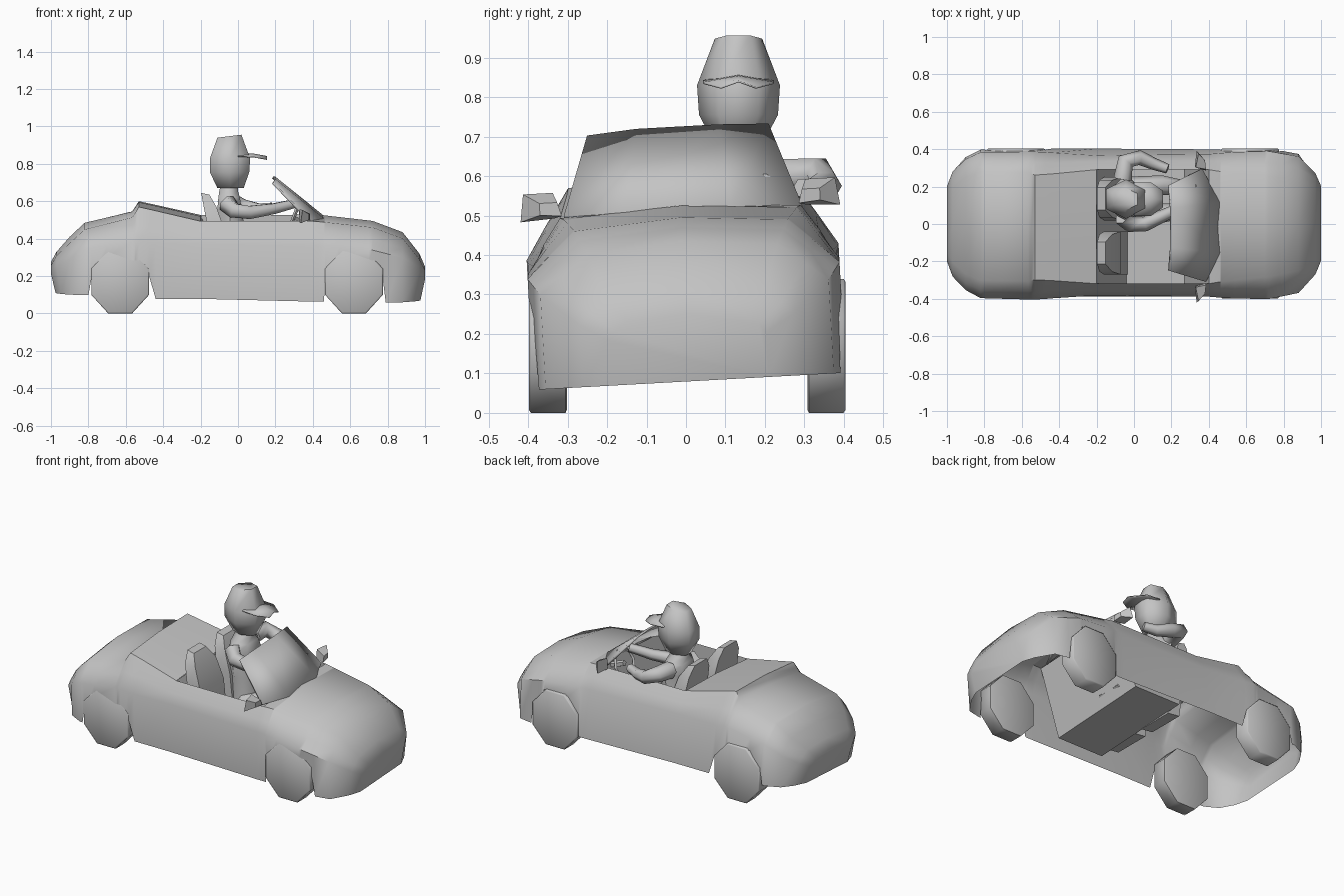
import bpy, bmesh, math
from mathutils import Vector

cube = bpy.data.objects.get("Cube")
if cube:
    bpy.data.objects.remove(cube, do_unlink=True)

grey = bpy.data.materials.new("plain_grey")
grey.use_nodes = True
COLOUR = (0.55, 0.55, 0.55, 1)
grey.diffuse_color = COLOUR
grey.node_tree.nodes["Principled BSDF"].inputs["Base Color"].default_value = COLOUR

ROLL = 0.055  # the bodywork leans slightly to one side


def finish(name, bm, angle=40, lean=False):
    if lean:
        for v in bm.verts:
            x, y, z = v.co
            v.co = (x, y - ROLL * (z - .25), z + ROLL * y)
    bmesh.ops.recalc_face_normals(bm, faces=bm.faces)
    mesh = bpy.data.meshes.new(name)
    bm.to_mesh(mesh)
    bm.free()
    mesh.materials.append(grey)
    ob = bpy.data.objects.new(name, mesh)
    bpy.context.collection.objects.link(ob)
    bpy.ops.object.select_all(action='DESELECT')
    ob.select_set(True)
    bpy.context.view_layer.objects.active = ob
    bpy.ops.object.shade_smooth_by_angle(angle=math.radians(angle))
    return ob


def loft(rings, closed=True, caps=True, skip=None):
    """Join rows of points with quads."""
    bm = bmesh.new()
    rows = [[bm.verts.new(p) for p in r] for r in rings]
    n = len(rows[0])
    for i in range(len(rows) - 1):
        for j in range(n if closed else n - 1):
            if skip and skip(i, j):
                continue
            k = (j + 1) % n
            bm.faces.new((rows[i][j], rows[i][k], rows[i + 1][k], rows[i + 1][j]))
    if caps:
        bm.faces.new(rows[0])
        bm.faces.new(rows[-1])
    return bm


def tube(name, path, radii, sides=6):
    pts = [Vector(p) for p in path]
    rings = []
    for i, p in enumerate(pts):
        d = (pts[min(i + 1, len(pts) - 1)] - pts[max(i - 1, 0)]).normalized()
        side = d.cross(Vector((0, 0, 1))).normalized()
        up = side.cross(d)
        turns = [2 * math.pi * k / sides for k in range(sides)]
        rings.append([p + radii[i] * (side * math.cos(a) + up * math.sin(a)) for a in turns])
    return finish(name, loft(rings), 70)


def hex_ring(x0, x1, y, half, z, tilt=0.0):
    """Six-sided horizontal ring, flat sides facing forward and back."""
    cx, rx = (x0 + x1) / 2, (x1 - x0) / 2
    shape = [(1, .5), (0, 1), (-1, .5), (-1, -.5), (0, -1), (1, -.5)]
    return [(cx + a * rx, y + b * half, z + a * tilt) for a, b in shape]


# Body shell: x, half width, sill height, top edge half width and height, crown height
STATIONS = [
    (-1.0, .20, .12, .15, .265, .275), (-.97, .28, .12, .20, .32, .33),
    (-.90, .35, .12, .26, .39, .41), (-.82, .39, .12, .29, .465, .485),
    (-.565, .395, .11, .29, .53, .545), (-.53, .395, .11, .28, .585, .595),
    (-.44, .395, .10, .285, .565, .575), (-.20, .395, .10, .305, .51, .52),
    (.40, .39, .085, .305, .51, .525), (.46, .39, .085, .295, .505, .525),
    (.72, .395, .08, .27, .475, .495), (.88, .365, .08, .24, .415, .435),
    (.97, .27, .08, .20, .30, .32), (1.0, .20, .08, .15, .24, .25)]
WHEELS = (-.63, .62)
# Wheel arch as offset towards the middle of the car, and height
ARCH = [(-.17, 0), (-.155, .2), (-.08, .31), (.08, .31), (.155, .22), (.19, 0)]
ARCHES = {round(c - math.copysign(d, c) * (1 if d > 0 else -1), 4): z for c in WHEELS for d, z in ARCH}


def station(x):
    for a, b in zip(STATIONS, STATIONS[1:]):
        if a[0] <= x <= b[0]:
            t = (x - a[0]) / (b[0] - a[0])
            return [p + t * (q - p) for p, q in zip(a, b)]


def section(x):
    _, w, sill, edge, top, crown = station(x)
    h = top - sill
    low = max(sill, ARCHES.get(x, 0))
    foot = x * .975 if abs(x) > .95 else x
    waist = w - .025 * max(0, 1 - (x / .5) ** 2)
    half = [(x, waist, sill + .71 * min(h, .42)),
            (x, .45 * waist + .55 * edge + .01, sill + .85 * min(h, .45)), (x, edge, top)]
    half.insert(0, (foot, w, low))
    return ([(a, -y, z) for a, y, z in half] + [(x, 0, crown)]
            + [(a, y, z) for a, y, z in reversed(half)])


xs = sorted({s[0] for s in STATIONS} | set(ARCHES))
bm = loft([section(x) for x in xs], closed=False,
          skip=lambda i, j: j in (3, 4) and -.21 < xs[i] < .39)
finish("body_shell", bm, 45, lean=True)

# Cockpit tub: open at the top, ends sloping in to a short floor
rim = [(-.2, -.305, .51), (.40, -.305, .51), (.40, .305, .51), (-.2, .305, .51)]
floor = [(-.04, -.33, .12), (.27, -.33, .12), (.27, .33, .12), (-.04, .33, .12)]
bm = loft([rim, floor], caps=False)
bm.verts.ensure_lookup_table()
bm.faces.new(bm.verts[4:8])
finish("cockpit_tub", bm, 30, lean=True)

# Windscreen, wrapped around the cowl
base = [(.385, -.295, .515), (.46, -.14, .515), (.46, .13, .515), (.365, .31, .505)]
brow = [(.19, -.225, .715), (.20, -.10, .725), (.20, .11, .725), (.19, .235, .72)]
screen = finish("windscreen", loft([base, brow], closed=False, caps=False), 30, lean=True)
screen.modifiers.new("thickness", 'SOLIDIFY').thickness = .012

# Wheels: eight-sided discs, slightly taller than wide
for end, cx in zip(("rear", "front"), WHEELS):
    for side, s, shift in (("right", -1, 0), ("left", 1, .006)):
        rings = []
        for y, r in ((.302, .16), (.305, .167), (.393, .167), (.398, .16)):
            rings.append([(cx + r * math.cos(a), s * (y + shift), .17 + 1.1 * r * math.sin(a))
                          for a in (math.pi / 8 + k * math.pi / 4 for k in range(8))])
        finish(end + "_wheel_" + side, loft(rings), 60)

# Seats: reclined tapered backs down to the floor
for side, y in (("right", -.155), ("left", .135)):
    rings = []
    for x, z, w, t in ((-.075, .13, .115, .04), (-.115, .45, .115, .045),
                       (-.15, .58, .10, .035), (-.175, .645, .06, .022)):
        rings.append([(x - t, y - w, z), (x + t, y - w, z - .01), (x + t, y + w, z - .01), (x - t, y + w, z)])
    finish("seat_back_" + side, loft(rings), 35)

# Door mirrors: a flat glass tapering forward and in to the door
for side, s in (("right", -1), ("left", 1)):
    glass = [(.325, s * .32, .51), (.335, s * .405, .505), (.345, s * .395, .575), (.33, s * .32, .575)]
    foot = [(.385, s * .30, .515), (.38, s * .355, .52), (.38, s * .355, .55), (.385, s * .31, .55)]
    finish("mirror_" + side, loft([glass, foot]), 30, lean=True)

# Driver: head, cap brim, torso
Y = .133
head = [(-.11, .03, .055, .67, 0), (-.15, .06, .10, .755, 0), (-.15, .065, .105, .83, 0),
        (-.11, .018, .06, .948, .008)]
finish("driver_head", loft([hex_ring(a, b, Y, h, z, t) for a, b, h, z, t in head]), 70)
brim = [(.0, .855), (.09, .85), (.155, .838)]
bm = loft([[(x, Y - w, z - .012), (x, Y, z + .004), (x, Y + w, z - .012)]
           for (x, z), w in zip(brim, (.09, .09, .045))], closed=False, caps=False)
finish("cap_brim", bm, 40).modifiers.new("thickness", 'SOLIDIFY').thickness = .005

torso = [(-.12, .06, .11, .22), (-.12, .04, .11, .42), (-.11, .02, .135, .56),
         (-.105, .01, .11, .62), (-.10, .0, .05, .655), (-.09, .0, .045, .70)]
finish("driver_torso", loft([hex_ring(a, b, Y, h, z) for a, b, h, z in torso]), 70)

# Arms reaching forward, and legs
tube("driver_arm_left", [(-.06, .24, .60), (-.045, .335, .605), (.03, .355, .575), (.11, .32, .56), (.18, .295, .57)],
     (.05, .046, .04, .032, .026))
tube("driver_arm_right", [(-.06, .04, .59), (-.02, .0, .55), (.06, .0, .54), (.19, .06, .56), (.31, .11, .59)],
     (.05, .045, .04, .032, .026))
for side, s in (("right", -1), ("left", 1)):
    tube("driver_leg_" + side, [(-.04, Y + s * .06, .25), (.15, Y + s * .075, .32), (.27, Y + s * .06, .17)],
         (.06, .052, .04))

# Steering wheel and its column
hub = Vector((.30, .175, .52))
axis = Vector((.94, 0, -.35))
ring = []
for k in range(10):
    a = 2 * math.pi * k / 10
    out = Vector((.35 * math.sin(a), math.cos(a), .94 * math.sin(a)))
    ring.append([hub + out * .085 + (out * math.cos(b) + axis * math.sin(b)) * .01
                 for b in (0, math.pi / 2, math.pi, 3 * math.pi / 2)])
finish("steering_wheel", loft(ring + [ring[0]], caps=False), 60)
tube("steering_column", [hub, hub + axis * .09], (.018, .018), 5)
